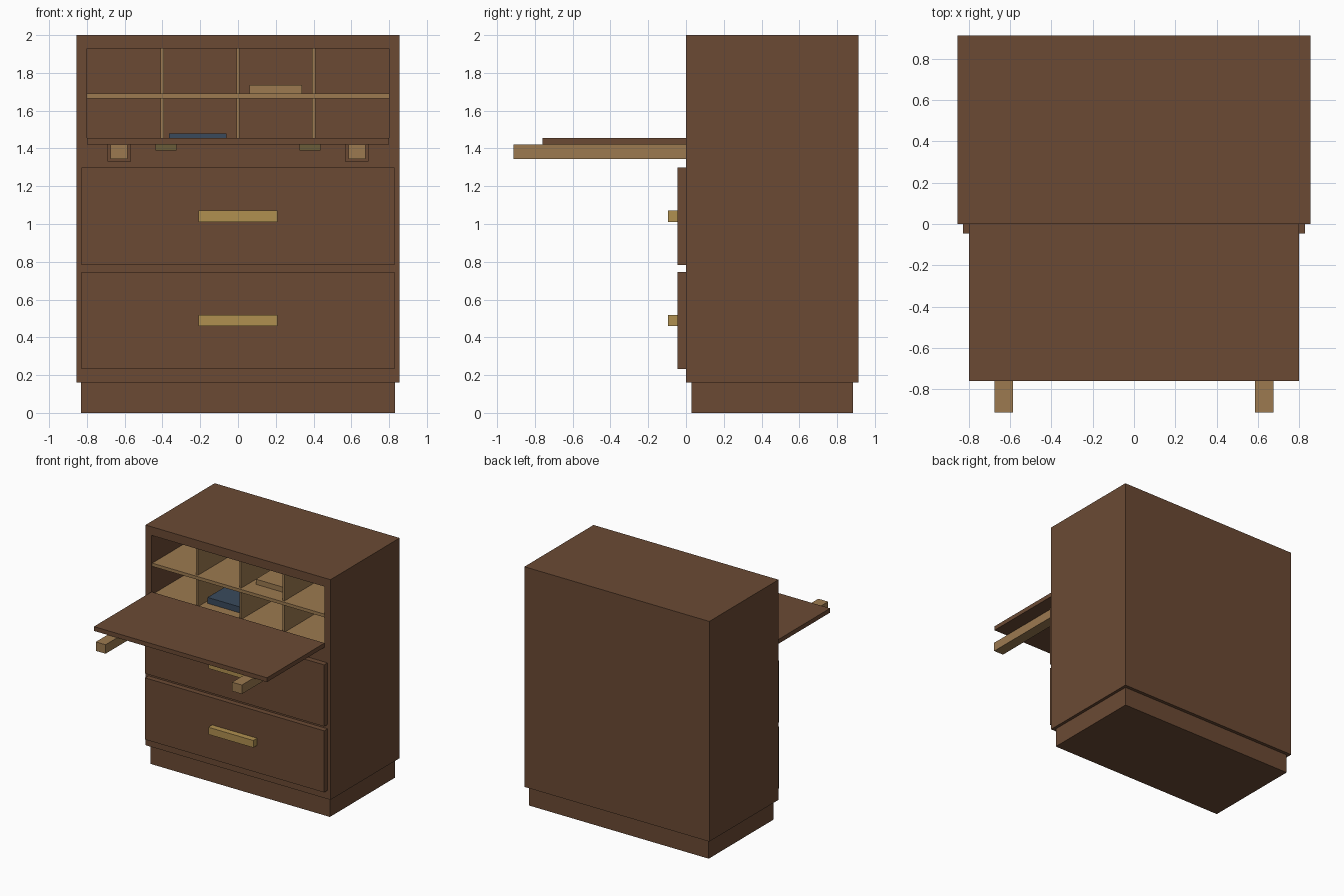
import bpy, bmesh

if "Cube" in bpy.data.objects:
    bpy.data.objects.remove(bpy.data.objects["Cube"])


def material(name, hex_code):
    def lin(c):
        return c / 12.92 if c <= 0.04045 else ((c + 0.055) / 1.055) ** 2.4
    m = bpy.data.materials.new(name)
    rgb = [lin(int(hex_code[i:i + 2], 16) / 255) for i in (0, 2, 4)]
    m.diffuse_color = (*rgb, 1)
    m.use_nodes = True
    m.node_tree.nodes["Principled BSDF"].inputs["Base Color"].default_value = m.diffuse_color
    return m


WALNUT = material("walnut", "6b4a34")
OAK = material("light oak", "9c7a50")
BRASS = material("brass", "b09050")
HINGE = material("aged brass", "6a5c38")
BLUE = material("blue cover", "3a4a5c")


def box(name, x, y, z, mat):
    """Axis-aligned box from (min, max) pairs."""
    bm = bmesh.new()
    bmesh.ops.create_cube(bm, size=1)
    for v in bm.verts:
        v.co = [r[0] if c < 0 else r[1] for c, r in zip(v.co, (x, y, z))]
    me = bpy.data.meshes.new(name)
    bm.to_mesh(me)
    bm.free()
    me.materials.append(mat)
    ob = bpy.data.objects.new(name, me)
    bpy.context.collection.objects.link(ob)
    return ob


def cut(target, name, x, y, z):
    c = box(name, x, y, z, WALNUT)
    c.hide_render = True
    c.hide_viewport = True
    mod = target.modifiers.new(name, "BOOLEAN")
    mod.operation = "DIFFERENCE"
    mod.solver = "EXACT"
    mod.object = c


DEPTH = 0.6  # depth of the writing compartment

# Carcass with the open compartment and the support slots
body = box("cabinet_body", (-0.855, 0.855), (0, 0.913), (0.16, 2.0), WALNUT)
cut(body, "compartment_cutter", (-0.80, 0.80), (-0.1, DEPTH), (1.42, 1.928))
box("plinth", (-0.83, 0.83), (0.028, 0.885), (0, 0.16), WALNUT)

# Fall front, lowered
box("writing_flap", (-0.80, 0.80), (-0.76, 0), (1.42, 1.456), WALNUT)

# Sliding supports in their slots, and flap hinges
for side, s in (("left", -1), ("right", 1)):
    def span(a, b):
        return tuple(sorted((s * a, s * b)))
    cut(body, side + "_slot_cutter", span(0.57, 0.688), (-0.1, 0.4), (1.33, 1.425))
    box(side + "_support", span(0.585, 0.675), (-0.913, 0.4), (1.345, 1.42), OAK)
    box(side + "_hinge", span(0.325, 0.437), (-0.04, 0), (1.39, 1.42), HINGE)

# Drawers and handles
for name, z0, z1 in (("lower", 0.232, 0.747), ("upper", 0.783, 1.298)):
    box(name + "_drawer", (-0.828, 0.828), (-0.045, 0), (z0, z1), WALNUT)
    mid = (z0 + z1) / 2
    box(name + "_handle", (-0.208, 0.208), (-0.095, -0.045), (mid - 0.03, mid + 0.03), BRASS)

# Pigeonholes
box("compartment_floor", (-0.80, 0.80), (0, DEPTH), (1.42, 1.43), OAK)
box("shelf", (-0.80, 0.80), (0.01, DEPTH), (1.665, 1.692), OAK)
for i, x in enumerate((-0.4, 0, 0.4)):
    for row, z in (("lower", (1.43, 1.665)), ("upper", (1.692, 1.928))):
        box(f"{row}_divider_{i + 1}", (x - 0.009, x + 0.009), (0.03, DEPTH), z, OAK)

# Contents
box("ledger", (-0.365, -0.06), (0.12, 0.40), (1.43, 1.48), BLUE)
box("letter_box", (0.06, 0.338), (0.15, 0.40), (1.692, 1.735), OAK)
